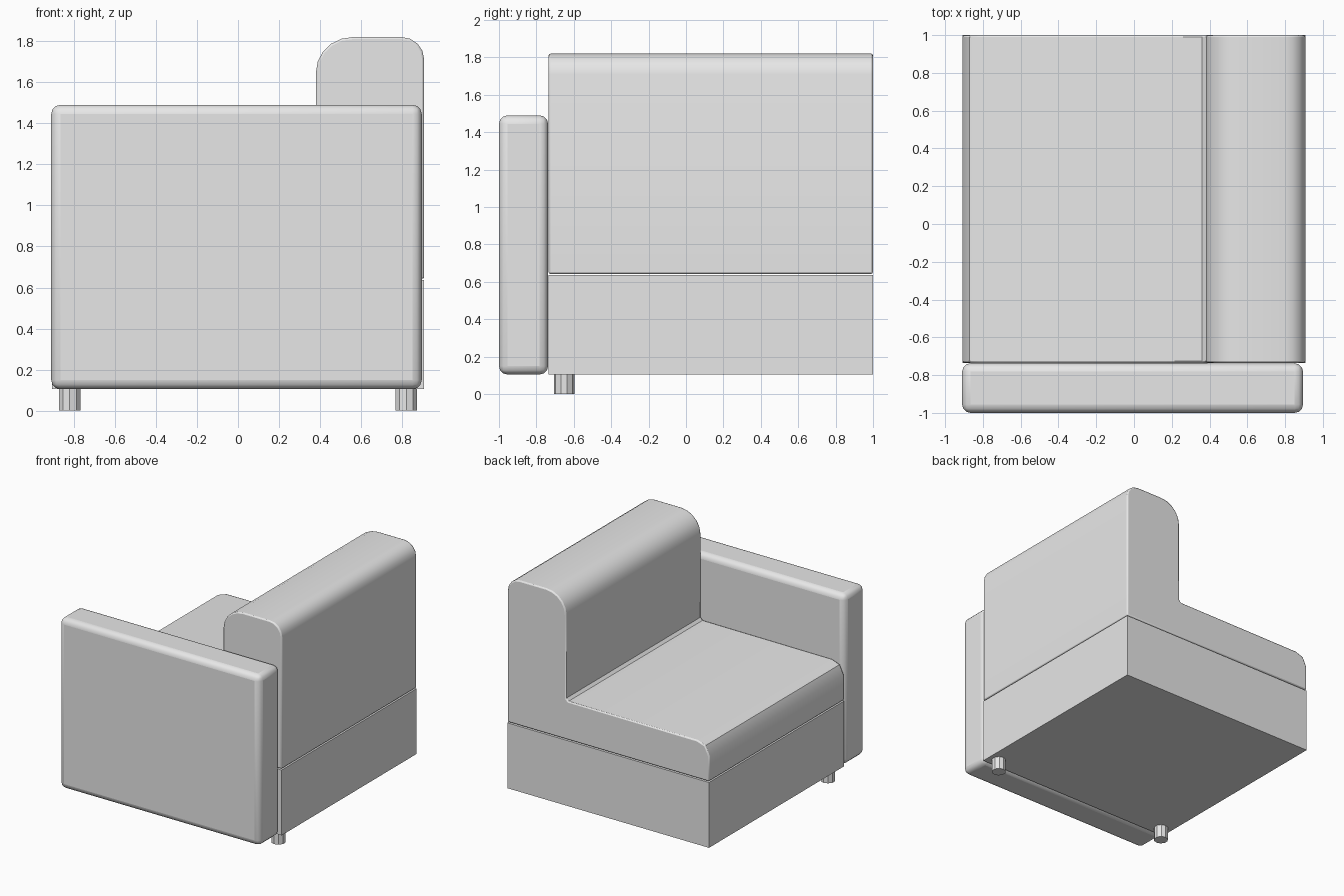
import bpy, bmesh
from math import radians, cos, sin

cube = bpy.data.objects.get("Cube")
if cube:
    bpy.data.objects.remove(cube, do_unlink=True)

fabric = bpy.data.materials.new("grey_fabric")
fabric.use_nodes = True
grey = (0.8, 0.8, 0.8, 1)
fabric.diffuse_color = grey
fabric.node_tree.nodes["Principled BSDF"].inputs["Base Color"].default_value = grey


def make_object(name, bm, bevel=0, segments=2, smooth=True):
    """Turn a bmesh into an object with rounded edges."""
    bmesh.ops.recalc_face_normals(bm, faces=bm.faces)
    mesh = bpy.data.meshes.new(name)
    bm.to_mesh(mesh)
    bm.free()
    mesh.materials.append(fabric)
    obj = bpy.data.objects.new(name, mesh)
    bpy.context.collection.objects.link(obj)
    if bevel:
        mod = obj.modifiers.new("rounded_edges", 'BEVEL')
        mod.width, mod.segments = bevel, segments
        mod.limit_method, mod.angle_limit = 'ANGLE', radians(60)
    if smooth:
        bpy.ops.object.select_all(action='DESELECT')
        obj.select_set(True)
        bpy.context.view_layer.objects.active = obj
        bpy.ops.object.shade_smooth_by_angle(angle=radians(35))
    return obj


def box(name, low, high, **options):
    bm = bmesh.new()
    bmesh.ops.create_cube(bm, size=1)
    for v in bm.verts:
        v.co = [(a + b) / 2 + c * (b - a) for a, b, c in zip(low, high, v.co)]
    return make_object(name, bm, **options)


def arc(cx, cz, rx, rz, start, end, steps):
    """Points along an elliptical corner."""
    angles = [radians(start + (end - start) * i / steps) for i in range(steps + 1)]
    return [(cx + rx * cos(a), cz + rz * sin(a)) for a in angles]


# Plinth under the cushion
box("base", (-0.907, -0.735, 0.105), (0.907, 1, 0.636), smooth=False)

# L-shaped seat and backrest, one extruded profile
profile = [(-0.907, 0.643), (0.907, 0.643)]
profile += arc(0.797, 1.71, 0.11, 0.11, 0, 90, 4)
profile += arc(0.56, 1.65, 0.18, 0.17, 90, 180, 5)
profile += [(0.38, 0.975), (0.36, 0.955)]
profile += [(-0.80, 0.95), (-0.872, 0.925), (-0.907, 0.85)]
bm = bmesh.new()
cap = bm.faces.new([bm.verts.new((x, -0.735, z)) for x, z in profile])
side = bmesh.ops.extrude_face_region(bm, geom=[cap], use_keep_orig=True)
bmesh.ops.translate(bm, vec=(0, 1.735, 0),
                    verts=[g for g in side["geom"] if isinstance(g, bmesh.types.BMVert)])
make_object("seat_and_backrest", bm, bevel=0.01)

# Armrest panel
box("armrest", (-0.91, -1, 0.105), (0.895, -0.737, 1.49), bevel=0.045, segments=3)

# Two short feet near the armrest
for name, x in (("right_foot", -0.82), ("left_foot", 0.82)):
    bm = bmesh.new()
    bmesh.ops.create_cone(bm, cap_ends=True, segments=10, radius1=0.055,
                          radius2=0.055, depth=0.11)
    bmesh.ops.translate(bm, vec=(x, -0.652, 0.055), verts=bm.verts)
    make_object(name, bm, smooth=False)
